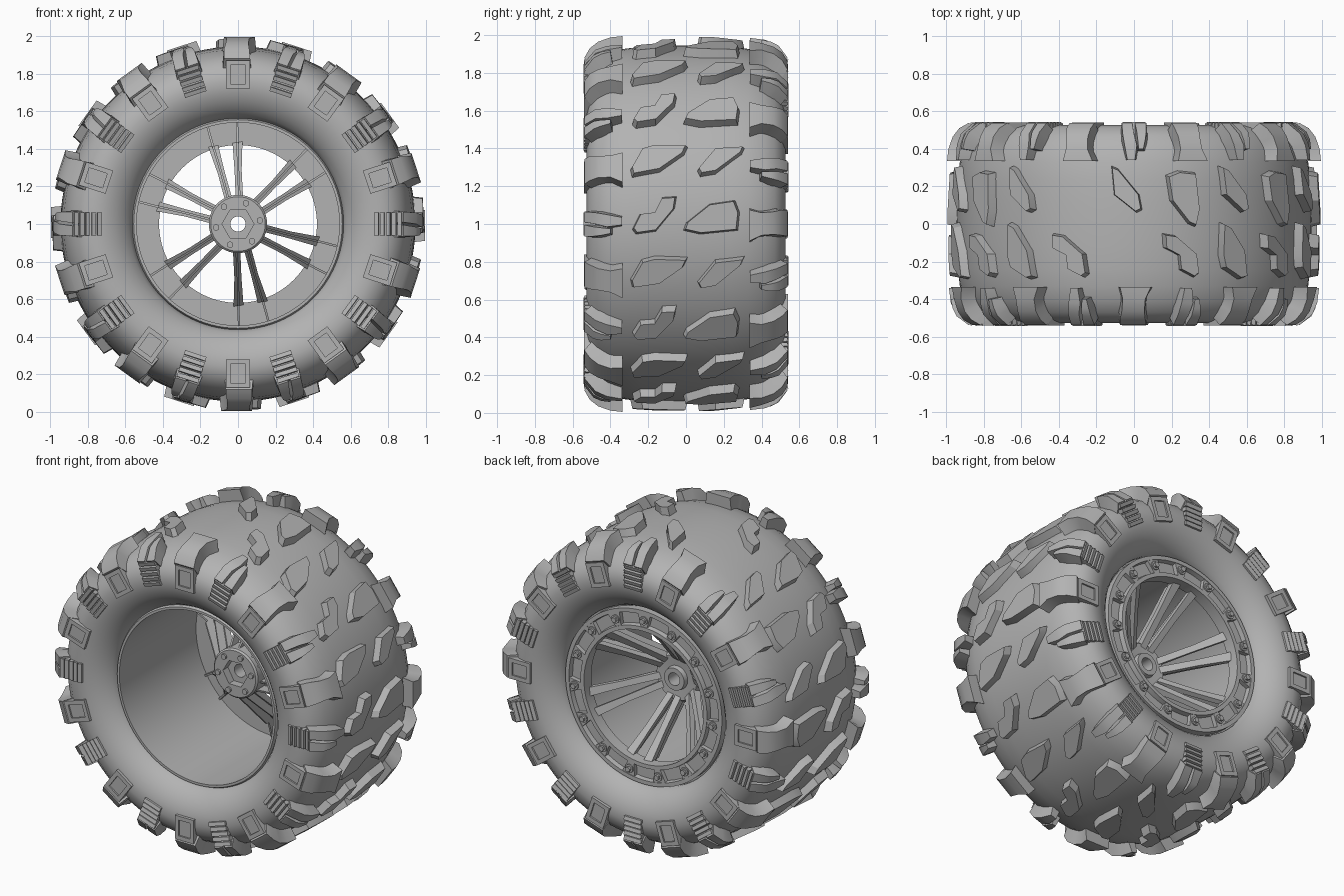
import bpy, bmesh
from math import sin, cos, radians, pi

cube = bpy.data.objects.get("Cube")
if cube:
    bpy.data.objects.remove(cube)

grey = bpy.data.materials.new("plain grey")
grey.use_nodes = True
colour = (0.45, 0.45, 0.45, 1)
grey.diffuse_color = colour
grey.node_tree.nodes["Principled BSDF"].inputs["Base Color"].default_value = colour


def place(theta, r, y, s=0):
    """Wheel coordinates: angle, radius, axial position, tangential offset."""
    return (r * cos(theta) - s * sin(theta), y, 1 + r * sin(theta) + s * cos(theta))


def finish(name, bm, angle=30):
    bmesh.ops.recalc_face_normals(bm, faces=bm.faces)
    mesh = bpy.data.meshes.new(name)
    bm.to_mesh(mesh)
    bm.free()
    mesh.materials.append(grey)
    ob = bpy.data.objects.new(name, mesh)
    bpy.context.collection.objects.link(ob)
    bpy.ops.object.select_all(action='DESELECT')
    ob.select_set(True)
    bpy.context.view_layer.objects.active = ob
    bpy.ops.object.shade_smooth_by_angle(angle=radians(angle))
    return ob


def loft(bm, theta, sections):
    """Skin sections of (r, y, s) points and cap both ends."""
    rows = [[bm.verts.new(place(theta, *p)) for p in sec] for sec in sections]
    n = len(rows[0])
    for a, b in zip(rows, rows[1:]):
        for i in range(n):
            j = (i + 1) % n
            bm.faces.new((a[i], a[j], b[j], b[i]))
    bm.faces.new(rows[0])
    bm.faces.new(rows[-1])


def box(bm, theta, r, y, s):
    loft(bm, theta, [[(a, y[0], s[0]), (a, y[1], s[0]), (a, y[1], s[1]), (a, y[0], s[1])] for a in r])


def lathe(name, profile, steps=96, hexes=(), angle=30):
    """Revolve a closed (r, y) profile; points listed in hexes become hexagonal."""
    bm = bmesh.new()
    rows = []
    for k in range(steps):
        t = 2 * pi * k / steps
        flat = cos(pi / 6) / cos(t % (pi / 3) - pi / 6)
        rows.append([bm.verts.new(place(t, r * (flat if i in hexes else 1), y))
                     for i, (r, y) in enumerate(profile)])
    for k in range(steps):
        a, b = rows[k], rows[(k + 1) % steps]
        for i in range(len(profile)):
            j = (i + 1) % len(profile)
            bm.faces.new((a[i], a[j], b[j], b[i]))
    return finish(name, bm, angle)


def peg(bm, theta, r, s, radius, y0, y1, sides=12):
    loft(bm, theta, [[(r + radius * cos(2 * pi * i / sides), y, s + radius * sin(2 * pi * i / sides))
                      for i in range(sides)] for y in (y0, y1)])


# Tyre carcass: crown, rounded shoulder, bulging sidewall, bead
half = [(0.945, 0), (0.943, 0.12), (0.938, 0.24), (0.927, 0.33), (0.905, 0.41), (0.87, 0.47),
        (0.82, 0.512), (0.76, 0.527), (0.70, 0.518), (0.65, 0.497), (0.61, 0.468), (0.58, 0.435), (0.56, 0.40)]
lathe("tyre", half + [(r, -y) for r, y in reversed(half[1:])], 100, angle=50)


def crown(y):
    for (r0, y0), (r1, y1) in zip(half, half[1:]):
        if y0 <= abs(y) <= y1:
            return r0 + (r1 - r0) * (abs(y) - y0) / (y1 - y0)
    return 0.8


# Centre tread blocks: two staggered rows, two shapes each
front_a = [(-.285, -.07), (-.245, .01), (-.165, .02), (-.125, .10), (-.05, .105), (-.06, .04), (-.16, -.08), (-.265, -.095)]
front_b = [(-.285, -.085), (-.295, -.045), (-.235, .065), (-.165, .085), (.01, .08), (-.01, .035), (-.14, -.06)]
back_a = [(-.015, -.075), (0, -.035), (.125, .065), (.26, .085), (.285, .02), (.275, -.075), (.075, -.095)]
back_b = [(.06, -.055), (.155, .065), (.31, .08), (.295, .045), (.155, -.07), (.075, -.085)]
bm = bmesh.new()
for k in range(20):
    t = radians(2.5 + 18 * k)
    for row, shapes in enumerate(((front_a, front_b), (back_a, back_b))):
        if (row, k) in ((0, 5), (1, 6)):
            continue
        pts = shapes[k % 2]
        cy = sum(p[0] for p in pts) / len(pts)
        cs = sum(p[1] for p in pts) / len(pts)
        loft(bm, t, [[(crown(y) + lift, cy + (y - cy) * f, cs + (s - cs) * f) for y, s in pts]
                     for lift, f in ((-.03, 1.04), (.045, .92))])
finish("tread_blocks", bm)


# Shoulder lugs wrap from tread to sidewall
def lug(bm, t, side, stations):
    """Stations: top radius, axial position, low and high tangential edge."""
    secs = []
    for r, y, lo, hi in stations:
        ri, yi = r - 0.08, y - 0.06 * max(0, (y - 0.36) / 0.18)
        secs.append([(ri, side * yi, lo - .008), (r, side * y, lo), (r, side * y, hi), (ri, side * yi, hi + .008)])
    loft(bm, t, secs)


block = [(.995, .335, -.09, .075), (.988, .40, -.06, .06), (.965, .465, -.055, .065),
         (.93, .51, -.06, .075), (.88, .538, -.065, .075)]
long_prong = [(.985, .34, -.005, .035), (.975, .42, -.015, .05), (.95, .48, .0, .06), (.88, .538, .01, .065)]
short_prong = [(.975, .40, -.05, -.025), (.965, .45, -.06, -.02), (.945, .49, -.065, -.015), (.88, .538, -.065, -.005)]

blocks, forks, pads, ribs = (bmesh.new() for _ in range(4))
for side in (-1, 1):
    for k in range(20):
        t = radians(18 * k)
        if (k % 2 == 1) == (side < 0):
            lug(blocks, t, side, block)
            # Rectangular pad with a sunken panel: base plus four frame bars
            y0, y1, y2 = side * .49, side * .53, side * .54
            box(pads, t, (.72, .87), (y0, y1), (-.065, .065))
            for s in ((-.065, -.04), (.04, .065)):
                box(pads, t, (.72, .87), (y1, y2), s)
            for r in ((.72, .745), (.845, .87)):
                box(pads, t, r, (y1, y2), (-.04, .04))
        else:
            lug(forks, t, side, long_prong)
            lug(forks, t, side, short_prong)
            # Stepped ribs below the fork
            for i in range(5):
                r = .725 + i * .031
                loft(ribs, t, [[(r, side * .48, s), (r, side * .535, s), (r + .022, side * .542, s),
                                (r + .031, side * .48, s)] for s in (-.06, .06)])
finish("shoulder_blocks", blocks)
finish("shoulder_forks", forks)
finish("sidewall_pads", pads)
finish("sidewall_ribs", ribs)

# Rim barrel, open at the front
lathe("rim_barrel", [(.54, -.42), (.555, -.42), (.57, -.39), (.57, .38), (.54, .38)])

# Outer clamp ring with raised edges
lathe("clamp_ring", [(.42, .35), (.55, .35), (.55, .425), (.525, .425), (.52, .395),
                     (.45, .395), (.445, .425), (.42, .425)])
bosses, bolts = bmesh.new(), bmesh.new()
for k in range(15):
    t = radians(90 + 24 * k)
    loft(bosses, t, [[(.44, y, -.02), (.44, y, .02), (.53, y, .045), (.53, y, -.045)] for y in (.37, .422)])
    peg(bolts, t, .488, 0, .027, .41, .43)
    peg(bolts, t, .488, 0, .017, .42, .445, 6)
finish("ring_bosses", bosses)
finish("ring_bolts", bolts)

# Six dished double spokes with stiffening fins
spokes, fins = bmesh.new(), bmesh.new()
for k in range(6):
    t = radians(39 + 60 * k)
    for m in (-1, 1):
        def bar(bm, ends):
            loft(bm, t, [[(r, y0, m * s - w), (r, y1, m * s - w), (r, y1, m * s + w), (r, y0, m * s + w)]
                         for r, y0, y1, s, w in ends])
        bar(spokes, [(.11, .03, .09, .026, .02), (.28, .20, .245, .045, .019), (.435, .355, .40, .066, .027)])
        bar(fins, [(.14, -.01, .06, .03, .006), (.28, .13, .21, .045, .006), (.43, .28, .36, .066, .006)])
        bar(fins, [(.42, .30, .36, .066, .006), (.545, .335, .36, .08, .006)])
finish("spokes", spokes)
finish("spoke_fins", fins)

# Hub with hexagonal socket, centre bore and bolts
lathe("hub", [(.04, .12), (.07, .12), (.075, .09), (.14, .095), (.155, .07), (.155, -.02), (.145, -.03),
              (.085, -.03), (.085, .02), (.04, .02)], hexes=(7, 8))
bm = bmesh.new()
for k in range(6):
    peg(bm, radians(9 + 60 * k), .118, 0, .017, -.02, -.042)
finish("hub_bolts", bm)
